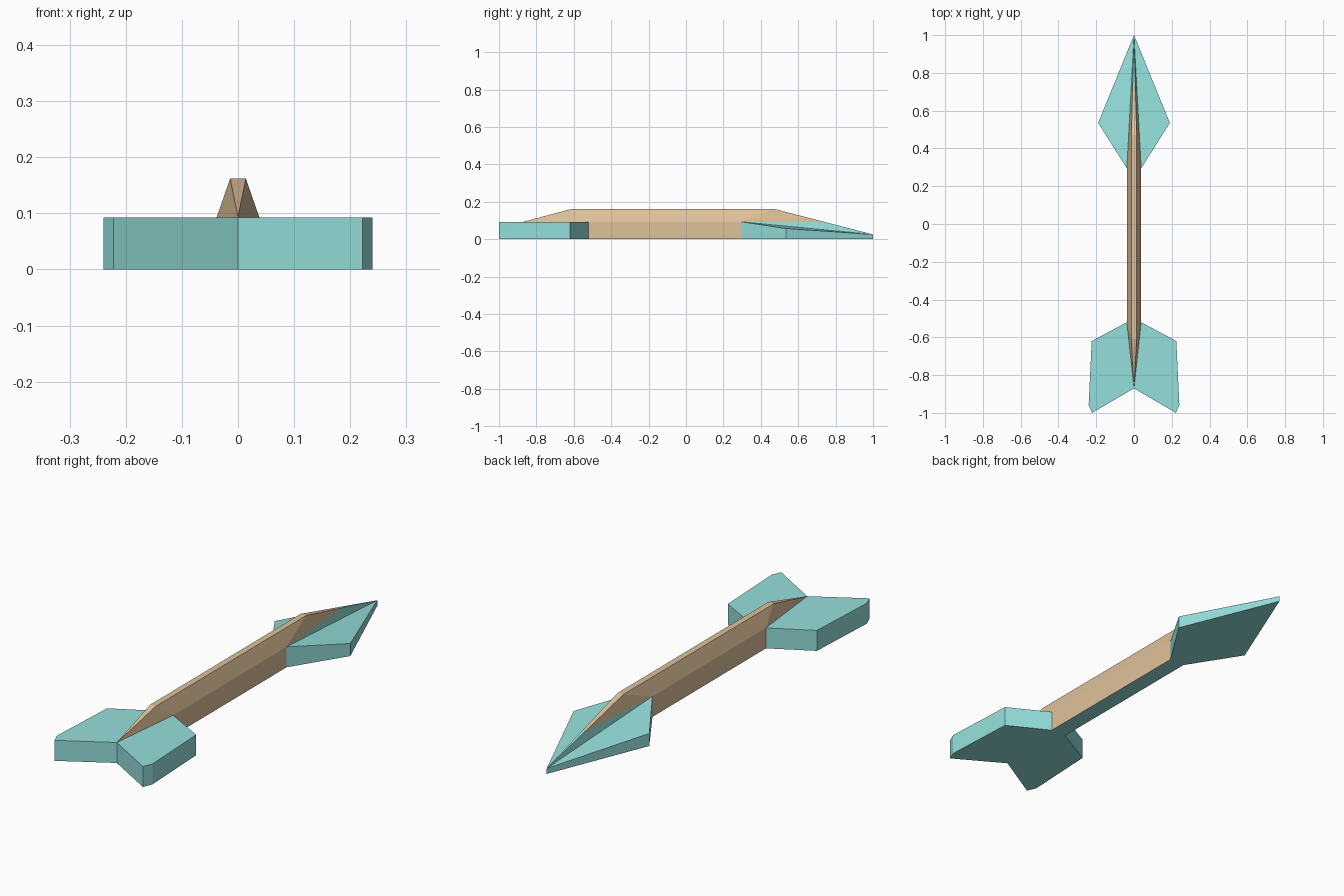
import bpy, bmesh
from mathutils import Vector

if "Cube" in bpy.data.objects:
    bpy.data.objects.remove(bpy.data.objects["Cube"])


def material(name, rgb):
    m = bpy.data.materials.new(name)
    m.diffuse_color = (*rgb, 1)
    m.use_nodes = True
    m.node_tree.nodes["Principled BSDF"].inputs["Base Color"].default_value = m.diffuse_color
    return m


teal = material("teal", (0.30, 0.74, 0.71))
tan = material("tan wood", (0.74, 0.54, 0.33))


def at(p, **k):
    """Copy a point with some coordinates replaced."""
    return Vector((k.get("x", p[0]), k.get("y", p[1]), k.get("z", p[2])))


def walls(points):
    """Upright faces from a chain of top points down to the ground."""
    return [[a, b, at(b, z=0), at(a, z=0)] for a, b in zip(points, points[1:])]


def part(name, faces, mats, rule=lambda f: 0):
    """Mirror right-half faces across x = 0 and weld them into one object."""
    bm = bmesh.new()
    for pts in faces:
        bm.faces.new([bm.verts.new(p) for p in pts])
        bm.faces.new([bm.verts.new(at(p, x=-p[0])) for p in reversed(pts)])
    bmesh.ops.remove_doubles(bm, verts=bm.verts, dist=1e-4)
    bmesh.ops.recalc_face_normals(bm, faces=bm.faces)
    for f in bm.faces:
        f.material_index = rule(f)
    me = bpy.data.meshes.new(name)
    bm.to_mesh(me)
    bm.free()
    for m in mats:
        me.materials.append(m)
    ob = bpy.data.objects.new(name, me)
    bpy.context.collection.objects.link(ob)
    return ob


# Shared corners, right half
Z = 0.093                                   # height of the fins
front_edge = Vector((0.038, 0.295, Z))
rear_edge = Vector((0.038, -0.52, Z))
front_ridge = Vector((0.014, 0.47, 0.162))
rear_ridge = Vector((0.014, -0.61, 0.162))
notch = Vector((0, -0.87, Z))
tip = Vector((0, 1, 0.025))
# where the sloping nose changes colour, at fin height
t = (front_ridge.z - Z) / (front_ridge.z - tip.z)
split = front_ridge.lerp(tip, t)

# Shaft: upright sides, tapered ridge, teal underside
part("shaft", [
    *walls([front_edge, rear_edge]),
    [front_edge, front_ridge, rear_ridge, rear_edge],
    [front_ridge, at(front_ridge, x=0), at(rear_ridge, x=0), rear_ridge],
    [rear_edge, rear_ridge, notch],
    [rear_ridge, at(rear_ridge, x=0), notch],
    [front_edge, split, front_ridge],
    [front_ridge, split, at(split, x=0), at(front_ridge, x=0)],
    [at(front_edge, z=0), at(rear_edge, z=0),
     at(rear_edge, x=0, z=0), at(front_edge, x=0, z=0)],
], [tan, teal], lambda f: int(f.calc_center_median().z < 0.001))

# Arrowhead: sloping blades and the lower nose
wide = Vector((0.19, 0.535, 0.057))
part("arrowhead", [
    *walls([front_edge, wide, tip]),
    [front_edge, wide, tip],
    [front_edge, tip, split],
    [split, tip, at(split, x=0)],
    [at(p, z=0) for p in (at(front_edge, x=0), front_edge, wide, tip)],
], [teal])

# Tail fins: flat slab with a notched end
outline = [notch] + [Vector((x, y, Z)) for x, y in
                     ((0.222, -1), (0.24, -0.957), (0.224, -0.62))] + [rear_edge]
part("tail_fins", [
    *walls(outline),
    outline,
    [at(p, z=0) for p in outline + [at(rear_edge, x=0)]],
], [teal])
